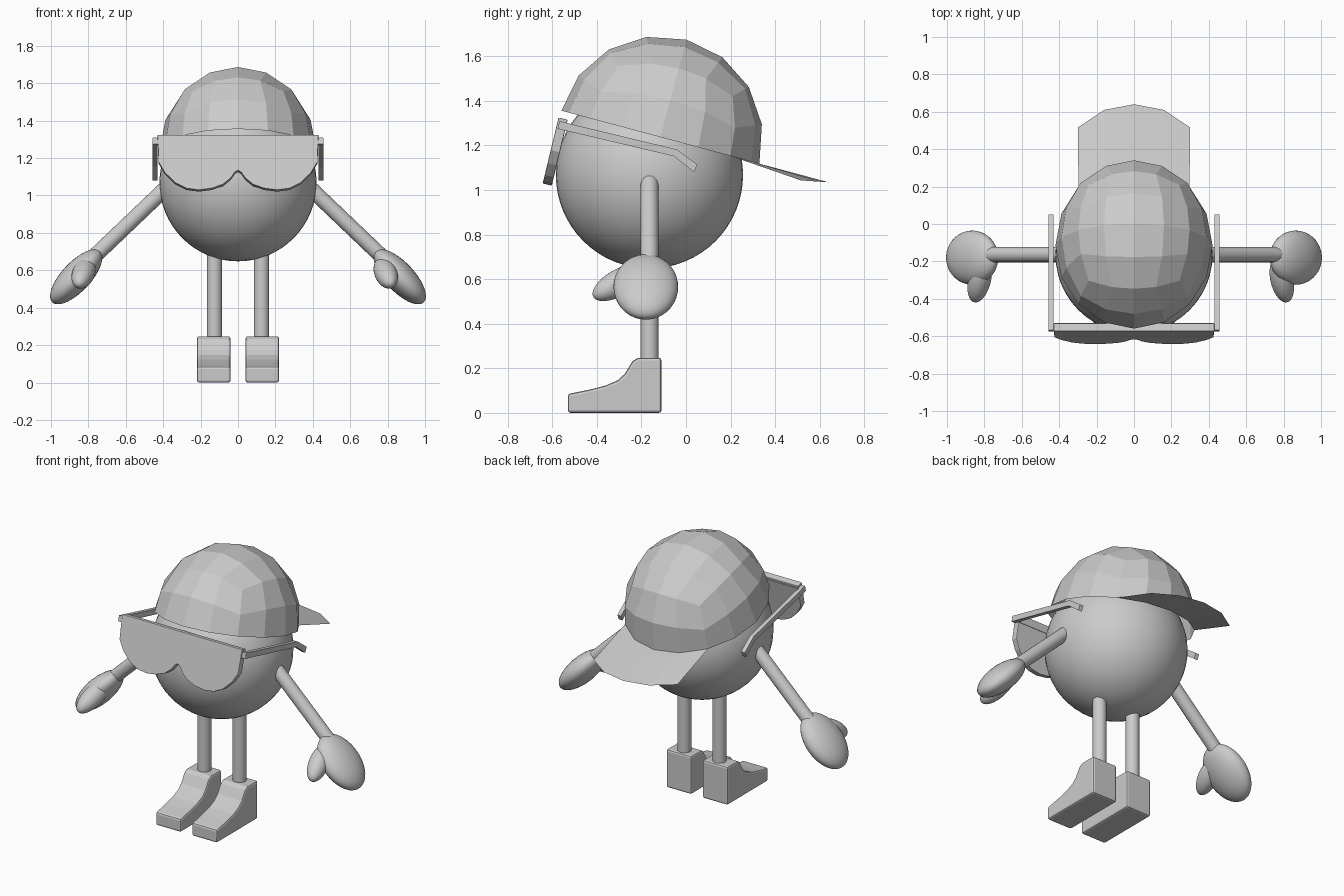
import bpy, bmesh
from math import radians, pi, tan, sin, cos
from mathutils import Vector, Matrix

if "Cube" in bpy.data.objects:
    bpy.data.objects.remove(bpy.data.objects["Cube"])


def finish(name, bm, matrix=None, smooth=None, bevel=0, fix=True):
    if fix:
        bmesh.ops.recalc_face_normals(bm, faces=bm.faces)
    if matrix:
        bm.transform(matrix)
    me = bpy.data.meshes.new(name)
    bm.to_mesh(me)
    bm.free()
    ob = bpy.data.objects.new(name, me)
    bpy.context.collection.objects.link(ob)
    if bevel:
        m = ob.modifiers.new("bevel", 'BEVEL')
        m.width, m.segments, m.limit_method = bevel, 2, 'ANGLE'
        m.angle_limit = radians(50)
    if smooth:
        bpy.ops.object.select_all(action='DESELECT')
        ob.select_set(True)
        bpy.context.view_layer.objects.active = ob
        bpy.ops.object.shade_smooth_by_angle(angle=radians(smooth))
    return ob


def ellipsoid(name, centre, direction, radii, seg=32, rings=20):
    bm = bmesh.new()
    bmesh.ops.create_uvsphere(bm, u_segments=seg, v_segments=rings, radius=1)
    rot = Vector(direction).to_track_quat('Z', 'Y').to_matrix().to_4x4()
    mat = Matrix.Translation(centre) @ rot @ Matrix.Diagonal((*radii, 1))
    return finish(name, bm, mat, smooth=60)


def rod(name, a, b, r):
    a, b = Vector(a), Vector(b)
    bm = bmesh.new()
    bmesh.ops.create_cone(bm, cap_ends=True, segments=20, radius1=r, radius2=r, depth=(b - a).length)
    rot = (b - a).to_track_quat('Z', 'Y').to_matrix().to_4x4()
    return finish(name, bm, Matrix.Translation((a + b) / 2) @ rot, smooth=40)


def prism(name, pts, offset, matrix=None, bevel=0, smooth=None):
    """Extrude a closed outline of 3D points by an offset."""
    bm = bmesh.new()
    face = bm.faces.new([bm.verts.new(p) for p in pts])
    new = bmesh.ops.extrude_face_region(bm, geom=[face], use_keep_orig=True)["geom"]
    bmesh.ops.translate(bm, vec=offset, verts=[v for v in new if isinstance(v, bmesh.types.BMVert)])
    return finish(name, bm, matrix, smooth=smooth, bevel=bevel)


# Round body
ellipsoid("body", (0, -0.164, 1.068), (0, 0, 1), (0.42, 0.42, 0.42), 48, 32)

# Cap crown: upper half of a cube-sphere with flat faces
cap_mat = Matrix.Translation((0, -0.115, 1.237)) @ Matrix.Rotation(radians(-15), 4, 'X')
RX, RY, RZ = 0.42, 0.46, 0.453
bm = bmesh.new()
bmesh.ops.create_cube(bm, size=2)
bmesh.ops.subdivide_edges(bm, edges=bm.edges[:], cuts=3, use_grid_fill=True)
for v in bm.verts:
    n = Vector([tan(c * pi / 4) for c in v.co]).normalized()
    v.co = (n.x * RX, n.y * RY, n.z * RZ)
bmesh.ops.delete(bm, geom=[v for v in bm.verts if v.co.z < -0.01], context='VERTS')
finish("cap_crown", bm, cap_mat, fix=False)

# Cap brim pointing backwards, following the crown rim
outer = [(-0.3, 0.66, -0.024), (-0.16, 0.752, -0.006), (0, 0.782, 0),
         (0.16, 0.752, -0.006), (0.3, 0.66, -0.024)]
bm = bmesh.new()
inner_v = [bm.verts.new((RX * sin(a), RY * cos(a), 0))
           for a in (radians(22.5 * i) for i in range(-2, 3))]
outer_v = [bm.verts.new(p) for p in outer]
for i in range(4):
    bm.faces.new((inner_v[i], inner_v[i + 1], outer_v[i + 1], outer_v[i]))
finish("cap_brim", bm, cap_mat, fix=False)

# Sunglasses: double lens, hinge bar and temples, tilted like the cap
glass_mat = Matrix.Translation((0, -0.572, 1.325)) @ Matrix.Rotation(radians(-13.5), 4, 'X')
half = [(0.43, 0), (0.425, -0.15), (0.39, -0.21), (0.335, -0.265), (0.275, -0.295),
        (0.21, -0.304), (0.14, -0.295), (0.08, -0.273), (0.04, -0.24), (0.018, -0.208)]
outline = half + [(0, -0.195)] + [(-x, z) for x, z in reversed(half)]
prism("sunglasses_lens", [(x, 0, z) for x, z in outline], (0, 0.042, 0), glass_mat, bevel=0.004)
bar = [(-0.455, 0.008), (0.455, 0.008), (0.455, 0.046), (-0.455, 0.046)]
prism("sunglasses_bar", [(x, y, -0.05) for x, y in bar], (0, 0, 0.036), glass_mat)
temple = [(0.01, -0.015), (0.55, -0.015), (0.655, -0.06), (0.648, -0.096), (0.544, -0.048), (0.01, -0.05)]

# Shoe side profile (y, z)
shoe = [(-0.11, 0.004), (-0.11, 0.247), (-0.215, 0.247), (-0.24, 0.232), (-0.275, 0.175),
        (-0.305, 0.147), (-0.36, 0.123), (-0.43, 0.105), (-0.53, 0.085), (-0.53, 0.004)]

for s, side in ((-1, "left"), (1, "right")):
    prism(f"{side}_temple", [(s * 0.43, y, z) for y, z in temple], (s * 0.026, 0, 0), glass_mat)
    # Arm, mitten hand and thumb
    rod(f"{side}_arm", (s * 0.38, -0.164, 1.045), (s * 0.82, -0.164, 0.625), 0.041)
    ellipsoid(f"{side}_hand", (s * 0.865, -0.18, 0.565), (s * 0.68, 0, -0.73), (0.145, 0.078, 0.187))
    thumb_x = 0.79 if s > 0 else -0.825
    ellipsoid(f"{side}_thumb", (thumb_x, -0.3, 0.585), (s * 0.2, -0.8, -0.45), (0.06, 0.06, 0.135))
    # Leg and shoe
    rod(f"{side}_leg", (s * 0.126, -0.164, 0.2), (s * 0.126, -0.164, 0.74), 0.041)
    x0 = s * 0.13 - 0.09
    prism(f"{side}_shoe", [(x0, y, z if z > 0.01 else 0) for y, z in shoe], (0.18, 0, 0), bevel=0.012)
